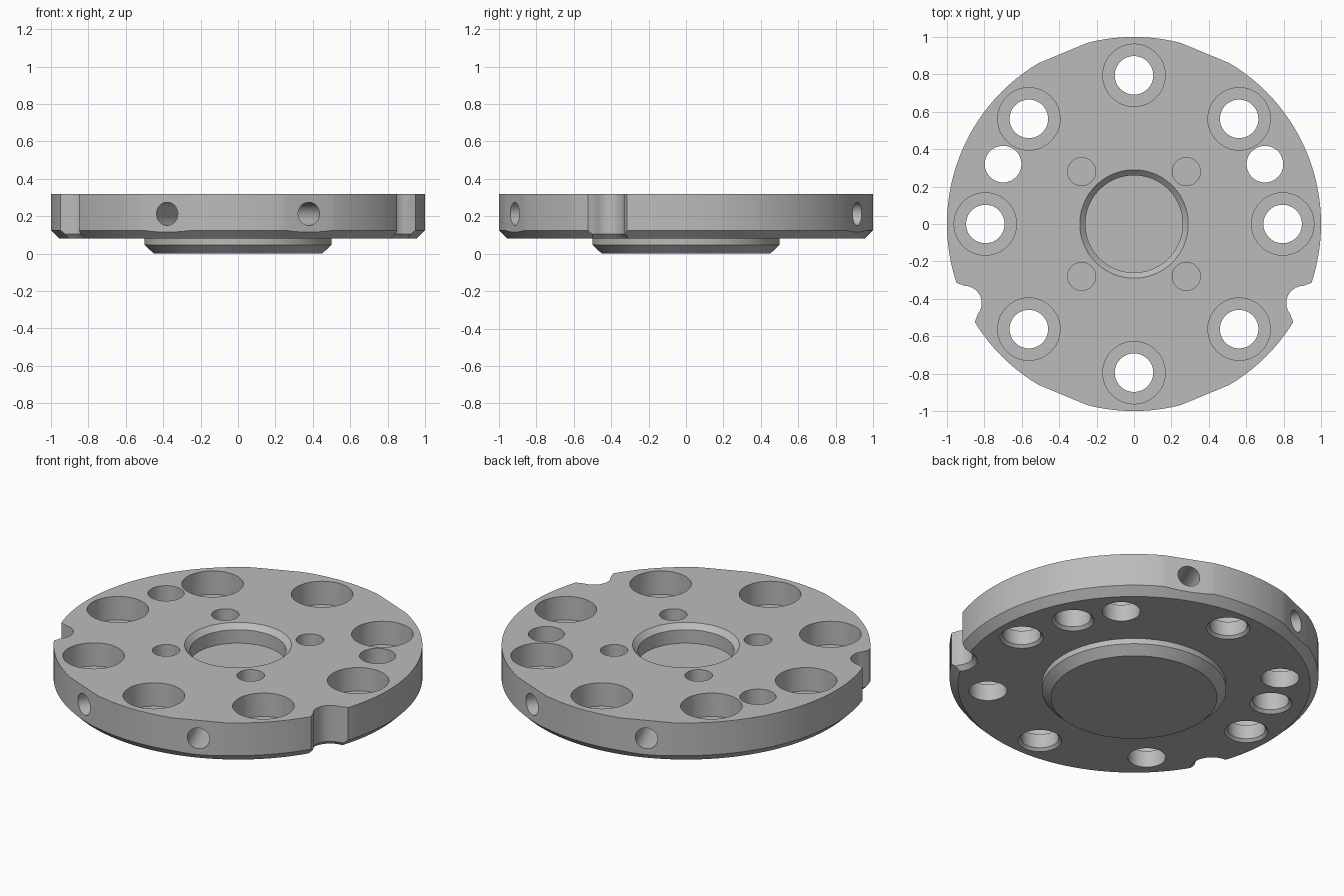
import bpy, bmesh, math
from mathutils import Matrix, Vector

cube = bpy.data.objects.get("Cube")
if cube:
    bpy.data.objects.remove(cube, do_unlink=True)

steel = bpy.data.materials.new("grey steel")
steel.use_nodes = True
GREY = (0.5, 0.5, 0.5, 1)
steel.diffuse_color = GREY
steel.node_tree.nodes["Principled BSDF"].inputs["Base Color"].default_value = GREY


def lathe(bm, profile, matrix=Matrix(), segments=48):
    """Closed solid of revolution; profile is (radius, z), capped at both ends."""
    rings = []
    for r, z in profile:
        ring = []
        for i in range(segments):
            a = math.tau * i / segments
            ring.append(bm.verts.new(matrix @ Vector((r * math.cos(a), r * math.sin(a), z))))
        rings.append(ring)
    for low, high in zip(rings, rings[1:]):
        for i in range(segments):
            j = (i + 1) % segments
            bm.faces.new((low[i], low[j], high[j], high[i]))
    bm.faces.new(rings[0][::-1])
    bm.faces.new(rings[-1])


def loft(bm, sections):
    """Closed solid through a stack of equal point loops."""
    loops = [[bm.verts.new(p) for p in s] for s in sections]
    n = len(loops[0])
    for low, high in zip(loops, loops[1:]):
        for i in range(n):
            j = (i + 1) % n
            bm.faces.new((low[i], low[j], high[j], high[i]))
    bm.faces.new(loops[0][::-1])
    bm.faces.new(loops[-1])


def make_object(name, bm):
    bmesh.ops.recalc_face_normals(bm, faces=bm.faces[:])
    mesh = bpy.data.meshes.new(name)
    bm.to_mesh(mesh)
    bm.free()
    mesh.materials.append(steel)
    obj = bpy.data.objects.new(name, mesh)
    bpy.context.collection.objects.link(obj)
    return obj


def cut(target, name, bm):
    cutter = make_object(name, bm)
    cutter.hide_render = True
    mod = target.modifiers.new(name, "BOOLEAN")
    mod.operation = "DIFFERENCE"
    mod.solver = "EXACT"
    mod.object = cutter
    bpy.context.view_layer.objects.active = target
    bpy.ops.object.modifier_apply(modifier=name)
    bpy.data.objects.remove(cutter, do_unlink=True)


TOP, BASE, OVER = 0.32, 0.08, 0.4

# Plate with chamfered lower rim, stepped boss below and centre recess above
bm = bmesh.new()
lathe(bm, [(0.45, 0), (0.5, 0.047), (0.5, BASE), (0.955, BASE), (1, 0.125),
           (1, TOP), (0.29, TOP), (0.26, 0.29), (0.26, 0.21)], segments=128)
plate = make_object("flange_plate", bm)

# Bolt holes with counterbores; every second one is countersunk below
bm = bmesh.new()
for k in range(8):
    spot = Matrix.Rotation(k * math.pi / 4, 4, "Z") @ Matrix.Translation((0.795, 0, 0))
    mouth = 0.118 if k % 2 == 0 else 0.103
    lathe(bm, [(mouth, 0), (mouth, BASE), (0.103, 0.095), (0.103, 0.18),
               (0.167, 0.18), (0.167, OVER)], spot)

# Plain through holes and blind holes around the recess
for sx in (-1, 1):
    lathe(bm, [(0.115, 0), (0.115, BASE), (0.098, 0.097), (0.098, OVER)],
          Matrix.Translation((sx * 0.7, 0.32, 0)))
    for sy in (-1, 1):
        lathe(bm, [(0.075, 0.13), (0.075, OVER)],
              Matrix.Translation((sx * 0.28, sy * 0.28, 0)), 32)
cut(plate, "vertical_holes", bm)

# Flats on the rim and flared side notches, chamfered at the lower edge
bm = bmesh.new()
flat_angles = [math.radians(a) for a in (67.5, 112.5, 247.5, 292.5)]
for a in flat_angles:
    spin = Matrix.Rotation(a, 4, "Z")
    corners = [(0.99, -0.3), (1.2, -0.3), (1.2, 0.3), (0.99, 0.3)]
    loft(bm, [[spin @ Vector((x, y, z)) for x, y in corners] for z in (0, OVER)])


def notch_loop(z, grow):
    r = 0.092 + grow
    arc = [math.radians(116 + 128 * i / 16) for i in range(17)]
    pts = [Vector((r * math.cos(t), r * math.sin(t), z)) for t in arc]
    side = 0.233 + grow
    return ([Vector((0.11, side, z))] + pts + [Vector((0.11, -side, z))])


for a in (-25, 205):
    place = Matrix.Rotation(math.radians(a), 4, "Z") @ Matrix.Translation((1, 0, 0))
    levels = [(0, 0.025), (BASE, 0.025), (0.105, 0), (OVER, 0)]
    loft(bm, [[place @ p for p in notch_loop(z, g)] for z, g in levels])
cut(plate, "rim_cuts", bm)

# Radial holes drilled into the flats
bm = bmesh.new()
for a in flat_angles:
    aim = (Matrix.Translation((0, 0, 0.213)) @ Matrix.Rotation(a, 4, "Z")
           @ Matrix.Rotation(math.pi / 2, 4, "Y"))
    lathe(bm, [(0.062, 0.65), (0.062, 1.1)], aim, 32)
cut(plate, "radial_holes", bm)

# Smooth curved walls, keep machined edges sharp
bpy.ops.object.select_all(action="DESELECT")
plate.select_set(True)
bpy.context.view_layer.objects.active = plate
bpy.ops.object.shade_smooth_by_angle(angle=math.radians(20))
